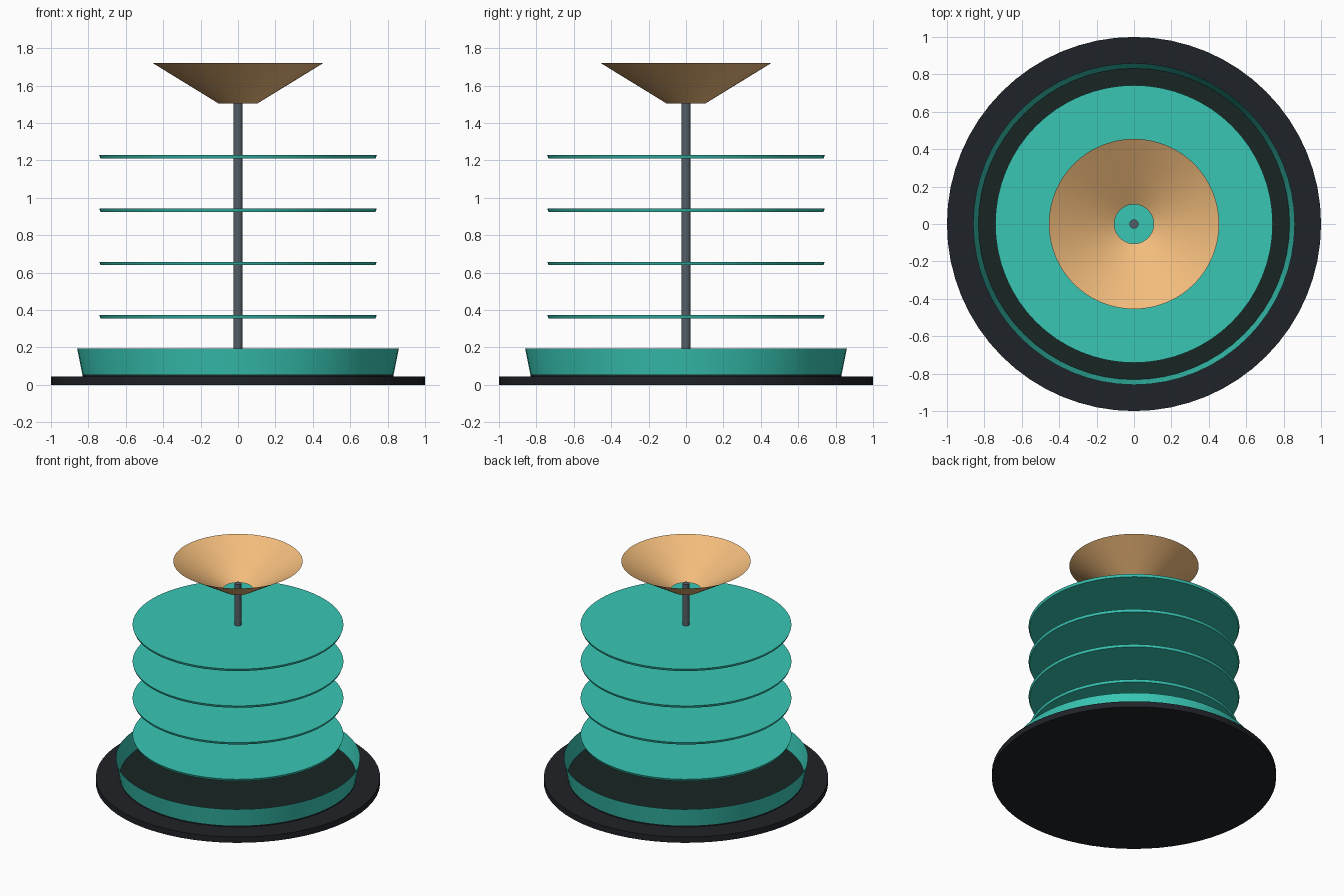
import bpy
import bmesh
import math

if "Cube" in bpy.data.objects:
    bpy.data.objects.remove(bpy.data.objects["Cube"])

SIDES = 64


def material(name, hex_color):
    """Plain material from an sRGB hex colour."""
    def linear(c):
        return c / 12.92 if c <= 0.04045 else ((c + 0.055) / 1.055) ** 2.4
    rgb = [linear(int(hex_color[i:i + 2], 16) / 255) for i in (0, 2, 4)]
    mat = bpy.data.materials.new(name)
    mat.diffuse_color = (*rgb, 1.0)
    mat.use_nodes = True
    mat.node_tree.nodes["Principled BSDF"].inputs["Base Color"].default_value = mat.diffuse_color
    return mat


def lathe(name, profile, mat, z=0.0, sides=SIDES):
    """Spin a (radius, height) profile around the z axis."""
    bm = bmesh.new()
    verts = [bm.verts.new((r, 0, h)) for r, h in profile]
    edges = [bm.edges.new(pair) for pair in zip(verts, verts[1:])]
    bmesh.ops.spin(bm, geom=verts + edges, cent=(0, 0, 0), axis=(0, 0, 1),
                   angle=math.tau, steps=sides, use_merge=True)
    bmesh.ops.remove_doubles(bm, verts=bm.verts[:], dist=1e-5)
    # Profiles run bottom to top, so make the faces look outwards
    for face in bm.faces:
        face.normal_update()
    side = max(bm.faces, key=lambda f: f.calc_center_median().xy.length)
    if side.normal.xy.dot(side.calc_center_median().xy) < 0:
        bmesh.ops.reverse_faces(bm, faces=bm.faces[:])
    mesh = bpy.data.meshes.new(name)
    bm.to_mesh(mesh)
    bm.free()
    obj = bpy.data.objects.new(name, mesh)
    obj.location.z = z
    mesh.materials.append(mat)
    bpy.context.collection.objects.link(obj)
    bpy.ops.object.select_all(action='DESELECT')
    obj.select_set(True)
    bpy.context.view_layer.objects.active = obj
    bpy.ops.object.shade_smooth_by_angle(angle=math.radians(30))
    return obj


def disc(name, r_low, r_high, height, mat, z, sides=SIDES):
    """Closed round plate or rod."""
    profile = [(0, 0), (r_low, 0), (r_high, height), (0, height)]
    return lathe(name, profile, mat, z, sides)


charcoal = material("charcoal", "1f2228")
teal = material("teal", "38c6b4")
dark_green = material("dark_green", "182624")
steel = material("steel", "566068")
tan = material("tan", "f2bc7c")

# Ground plate
disc("base_plate", 1.0, 1.0, 0.045, charcoal, 0)

# Open-topped basin wall and its dark floor
lathe("basin_wall", [(0.83, 0.045), (0.86, 0.195)], teal)
disc("basin_floor", 0.832, 0.832, 0.012, dark_green, 0.045)

# Central pole
disc("pole", 0.024, 0.024, 1.50, steel, 0.05, 24)

# Four stacked trays
for i in range(4):
    disc(f"tray_{i + 1}", 0.735, 0.742, 0.018, teal, 0.355 + i * 0.285)

# Funnel, open at both ends
lathe("funnel", [(0.105, 1.505), (0.455, 1.72)], tan)
